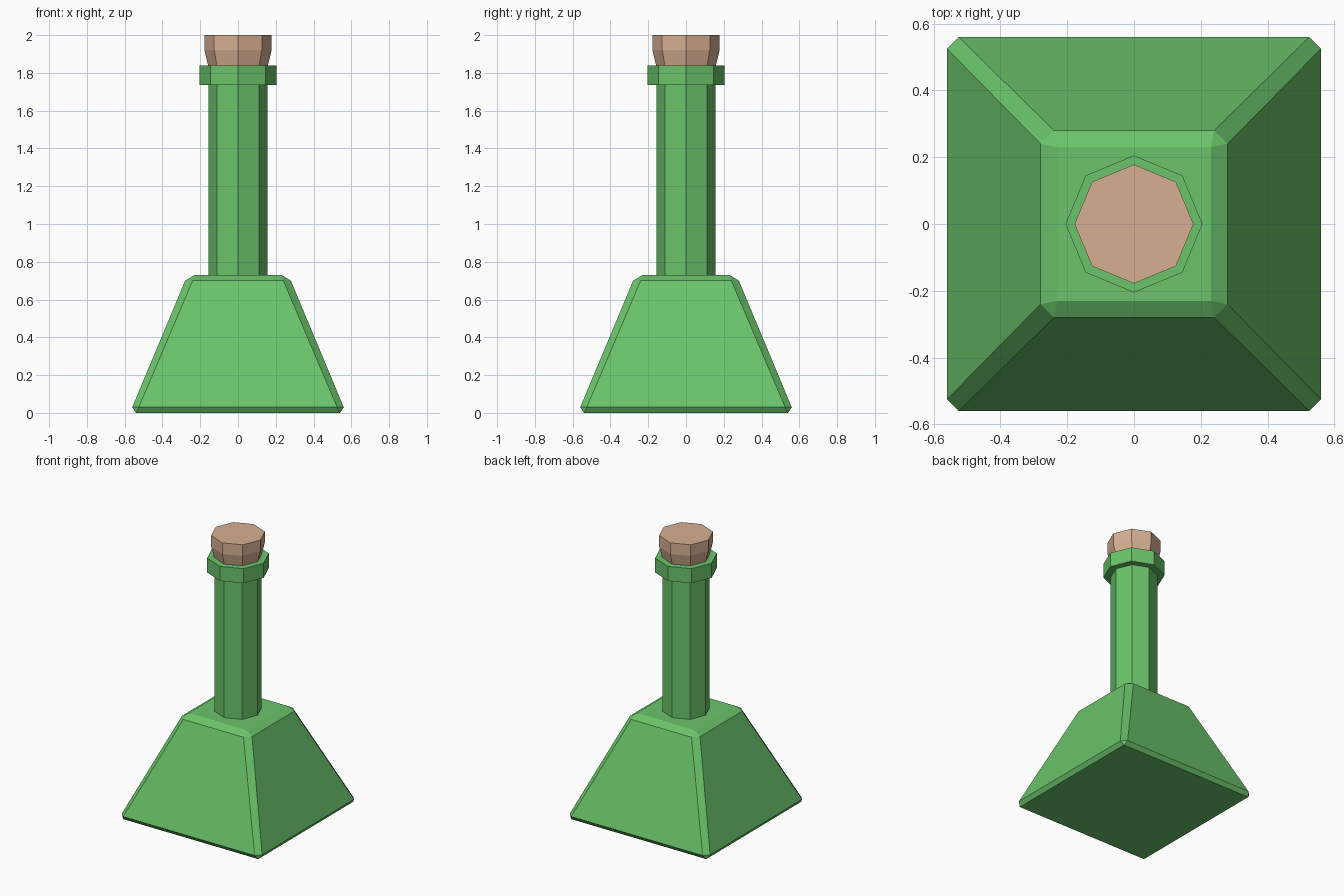
import bpy, bmesh
from math import cos, sin, pi

cube = bpy.data.objects.get("Cube")
if cube:
    bpy.data.objects.remove(cube, do_unlink=True)


def make_material(name, rgb):
    mat = bpy.data.materials.new(name)
    mat.use_nodes = True
    mat.diffuse_color = (*rgb, 1)
    mat.node_tree.nodes["Principled BSDF"].inputs["Base Color"].default_value = (*rgb, 1)
    return mat


def add_object(name, bm, mat):
    bmesh.ops.recalc_face_normals(bm, faces=bm.faces)
    mesh = bpy.data.meshes.new(name)
    bm.to_mesh(mesh)
    bm.free()
    mesh.materials.append(mat)
    obj = bpy.data.objects.new(name, mesh)
    bpy.context.collection.objects.link(obj)
    return obj


def octagon_part(name, profile, mat):
    """Eight-sided solid from (radius, height) pairs, bottom to top."""
    bm = bmesh.new()
    sides = 8
    rings = [[bm.verts.new((r * cos(2 * pi * i / sides), r * sin(2 * pi * i / sides), z))
              for i in range(sides)] for r, z in profile]
    for low, high in zip(rings, rings[1:]):
        for i in range(sides):
            j = (i + 1) % sides
            bm.faces.new((low[i], low[j], high[j], high[i]))
    bm.faces.new(rings[0])
    bm.faces.new(rings[-1])
    return add_object(name, bm, mat)


green = make_material("green glass", (0.145, 0.55, 0.145))
tan = make_material("tan cork", (0.68, 0.43, 0.295))

# Square tapered body with chamfered edges, as the hull of one mirrored corner
corner = [(0.54, 0.54, 0), (0.56, 0.525, 0.03), (0.525, 0.56, 0.03),
          (0.28, 0.24, 0.70), (0.24, 0.28, 0.70), (0.23, 0.23, 0.73)]
bm = bmesh.new()
for sx in (-1, 1):
    for sy in (-1, 1):
        for x, y, z in corner:
            bm.verts.new((sx * x, sy * y, z))
bmesh.ops.convex_hull(bm, input=bm.verts)
bmesh.ops.dissolve_limit(bm, angle_limit=0.01, verts=bm.verts, edges=bm.edges)
add_object("bottle_body", bm, green)

# Neck, collar and stopper
octagon_part("bottle_neck", [(0.157, 0.72), (0.157, 1.74)], green)
octagon_part("neck_collar", [(0.205, 1.735), (0.205, 1.84)], green)
octagon_part("cork_stopper", [(0.157, 1.835), (0.178, 1.92), (0.178, 2.0)], tan)
